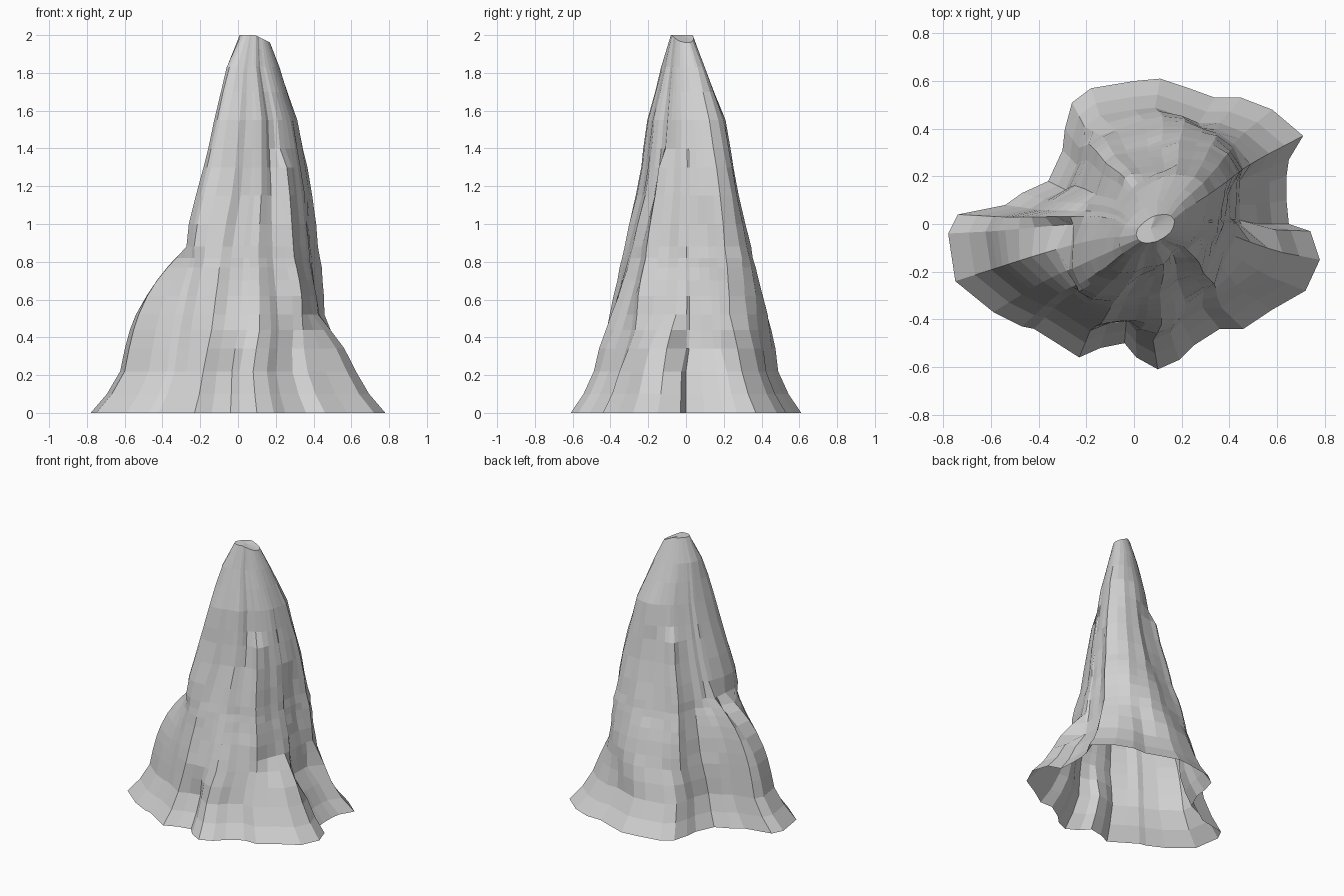
import bpy, bmesh, math, random
from mathutils import Vector

random.seed(4)
cube = bpy.data.objects.get("Cube")
if cube:
    bpy.data.objects.remove(cube, do_unlink=True)

# Single stone colour
stone = bpy.data.materials.new("stone grey")
stone.use_nodes = True
stone.diffuse_color = (0.65, 0.65, 0.65, 1)
stone.node_tree.nodes["Principled BSDF"].inputs["Base Color"].default_value = stone.diffuse_color

# Foot outline, counter-clockwise from the left side
OUTLINE = [
    (.78, -.15), (.74, -.03), (.65, 0), (.64, .1), (.64, .2), (.65, .27), (.71, .37),
    (.58, .48), (.45, .53), (.34, .53), (.23, .57), (.11, .61), (0, .6), (-.18, .57),
    (-.26, .51), (-.29, .4), (-.3, .31), (-.36, .18), (-.47, .13), (-.54, .08),
    (-.74, .04), (-.78, -.04), (-.75, -.24), (-.59, -.37), (-.47, -.43), (-.42, -.44),
    (-.34, -.49), (-.23, -.56), (-.14, -.52), (-.04, -.5), (.01, -.56), (.1, -.61),
    (.19, -.57), (.25, -.51), (.36, -.44), (.46, -.44), (.58, -.36), (.72, -.28)]

# Spire extents: height, low x, high x, low y, high y
SPIRE = [
    (.22, -.36, .47, -.48, .51), (.6, -.3, .44, -.38, .42), (.9, -.26, .41, -.31, .34),
    (1.2, -.18, .38, -.23, .27), (1.55, -.1, .31, -.19, .21),
    (1.83, -.05, .22, -.12, .1), (1.96, .01, .17, -.08, .04)]

LEVELS = [.22, .34, .44, .52, .62, .7, .77, .82, .88, 1, 1.15, 1.3, 1.4, 1.55, 1.7, 1.83, 1.96]

# Buttresses and gullies: angle, half width, lower z, upper z, amount
RELIEF = [
    (-45, 26, .3, 1.32, .24), (-62, 20, .95, 1.9, -.15),
    (125, 22, .3, 1.38, .22), (85, 10, .7, 1.4, -.08),
    (-140, 32, .75, 1.9, .2), (-165, 8, .4, .9, -.1), (15, 10, .4, 1.1, -.06)]


def extents(z):
    """Spire extents interpolated at a height."""
    for a, b in zip(SPIRE, SPIRE[1:]):
        if z <= b[0]:
            t = max(0, (z - a[0]) / (b[0] - a[0]))
            return [p + (q - p) * t for p, q in zip(a[1:], b[1:])]
    return SPIRE[-1][1:]


def shoulder(x, y):
    """Height and steepness of the shoulder above a foot point."""
    if x < -.42:
        return random.uniform(.82, .92), 3.2
    if x < -.3 and y < 0:
        return .8, 2
    if x > .55:
        return (.52 if y < -.05 or y > .3 else .32), 1.5
    return .44, 1


radii = [math.hypot(x, y) for x, y in OUTLINE]
count = len(OUTLINE)
columns = []
for i, (x, y) in enumerate(OUTLINE):
    near = sum(radii[(i + k) % count] for k in range(-2, 3)) / 5
    rib = 1 + (radii[i] / near - 1) * .6 + random.uniform(-.03, .03)
    columns.append((x, y, math.atan2(y, x - .03), rib, *shoulder(x, y)))


def spire_point(angle, rib, z):
    """Point on the main spire, an ellipse leaning along one diagonal."""
    lx, hx, ly, hy = extents(z)
    scale = 1 + (rib - 1) * (1 - z / 2.4)
    for deg, width, low, high, amount in RELIEF:
        gap = abs((math.degrees(angle) - deg + 180) % 360 - 180)
        if gap < width and low < z < high:
            scale += amount * (1 - gap / width) * min(1, (z - low) * 3)
    scale += random.uniform(-.012, .012)
    lean = min(.42, .1 + (z - .22) * .55)
    c, s = math.cos(angle), math.sin(angle)
    u, v = 2 * c / (hx - lx), 2 * s / (hy - ly)
    r = scale * math.sqrt((1 - lean * lean) / (u * u + v * v - 2 * lean * u * v))
    return Vector(((lx + hx) / 2 + r * c, (ly + hy) / 2 + r * s, z))


# Loft the flared foot, the shoulders and the spire
bm = bmesh.new()
rings = []
for z, s in ((0, 1), (.1, .89)):
    rings.append([bm.verts.new((x * s, y * s, z)) for x, y, *_ in columns])
for z in LEVELS:
    ring = []
    taper = .8 - (z - .22) * .25
    for x, y, angle, rib, height, curve in columns:
        rise = min(1, (z - .22) / (height - .22))
        wall = Vector((x * taper, y * taper, z))
        ring.append(bm.verts.new(spire_point(angle, rib, z).lerp(wall, 1 - rise ** curve)))
    rings.append(ring)
for low, high in zip(rings, rings[1:]):
    for i in range(count):
        j = (i + 1) % count
        bm.faces.new((low[i], low[j], high[j], high[i]))

# Blunt summit
tip = bm.verts.new((.07, -.02, 2))
for i in range(count):
    bm.faces.new((rings[-1][i], rings[-1][(i + 1) % count], tip))
for v in rings[-1]:
    v.co.z = 2 - max(0, v.co.x - .09) * .5

mesh = bpy.data.meshes.new("rock_spire")
bm.to_mesh(mesh)
bm.free()
mesh.materials.append(stone)
rock = bpy.data.objects.new("rock_spire", mesh)
bpy.context.collection.objects.link(rock)
